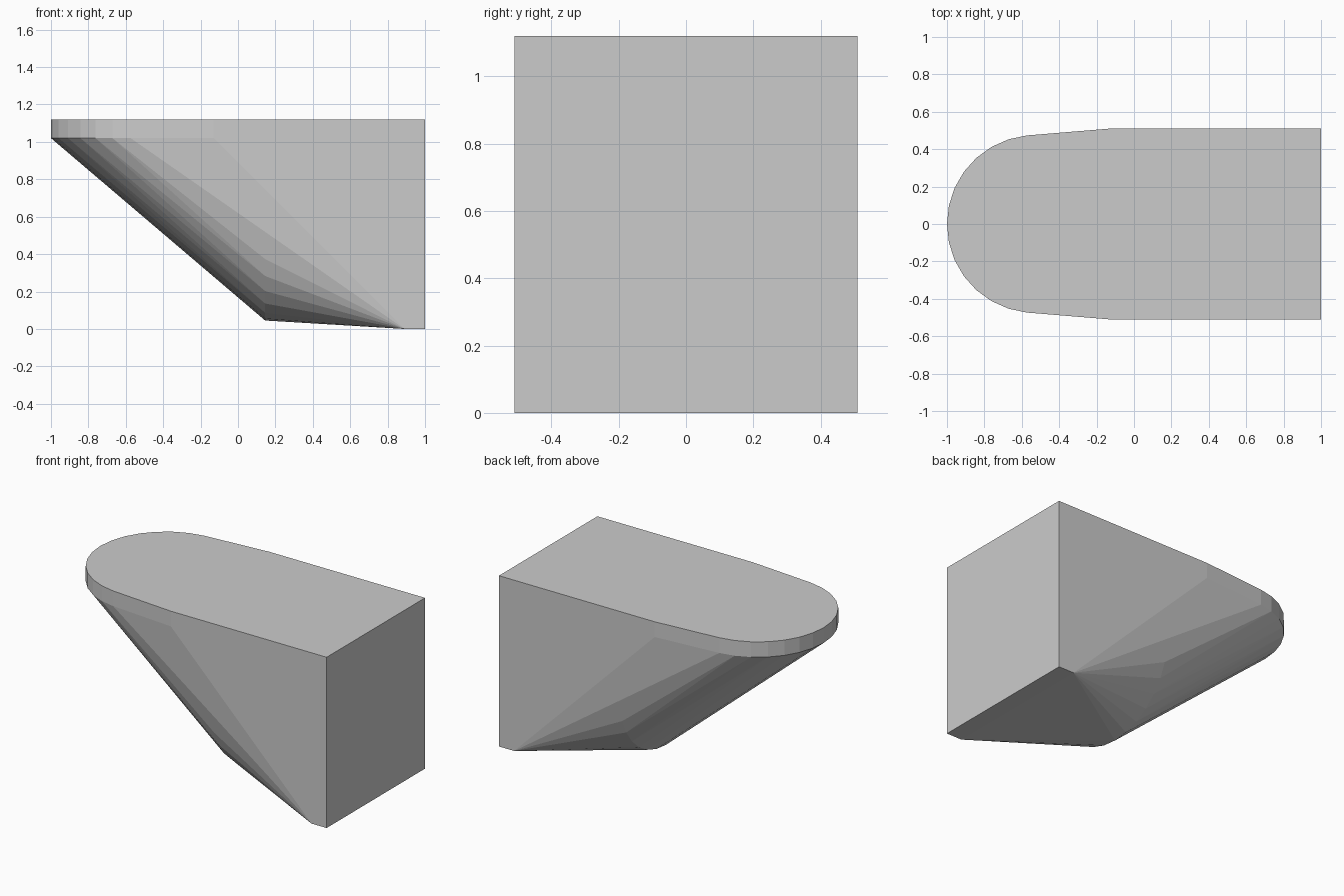
import bpy, bmesh, math

if "Cube" in bpy.data.objects:
    bpy.data.objects.remove(bpy.data.objects["Cube"])

R = 0.476             # radius of the rounded nose
STEP = math.radians(12)
HALF = 0.51           # half width
TOP, RIM, KEEL = 1.12, 1.02, 0.045

# Rounded nose: (setback from the tip, half width)
nose = [(R * (1 - math.cos(i * STEP)), R * math.sin(i * STEP)) for i in range(-7, 8)]

points = []
# Top plate rim
for z in (TOP, RIM):
    points += [(-1 + d, y, z) for d, y in nose]
    points += [(-0.13, s * HALF, z) for s in (-1, 1)]
# Rounded keel where the slanted nose ends
points += [(0.145, y, KEEL + d) for d, y in nose]
# Square back wall and its short flat foot
for s in (-1, 1):
    points += [(1, s * HALF, TOP), (1, s * HALF, 0), (0.89, s * HALF, 0)]

# Skin the sections into one convex body
bm = bmesh.new()
for p in points:
    bm.verts.new(p)
hull = bmesh.ops.convex_hull(bm, input=bm.verts[:])
loose = {g for g in hull["geom_interior"] + hull["geom_unused"]
         if isinstance(g, bmesh.types.BMVert)}
bmesh.ops.delete(bm, geom=list(loose), context="VERTS")
bmesh.ops.dissolve_limit(bm, angle_limit=math.radians(0.3),
                         verts=bm.verts[:], edges=bm.edges[:])
bmesh.ops.recalc_face_normals(bm, faces=bm.faces[:])

mesh = bpy.data.meshes.new("wedge_body")
bm.to_mesh(mesh)
bm.free()
body = bpy.data.objects.new("wedge_body", mesh)
bpy.context.collection.objects.link(body)

grey = bpy.data.materials.new("light_grey")
grey.diffuse_color = (0.6, 0.6, 0.6, 1)
grey.use_nodes = True
grey.node_tree.nodes["Principled BSDF"].inputs["Base Color"].default_value = grey.diffuse_color
mesh.materials.append(grey)
